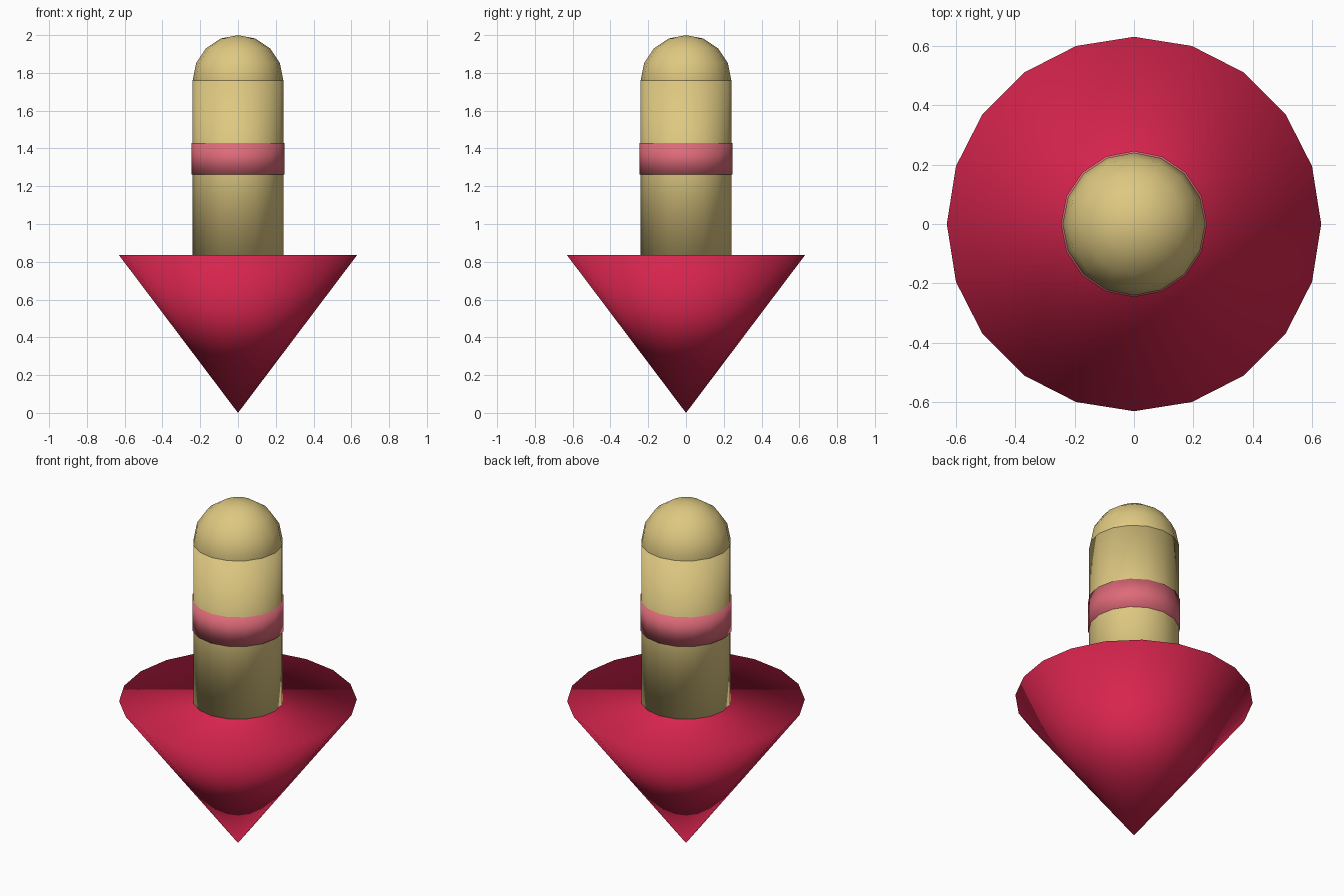
import bpy

if "Cube" in bpy.data.objects:
    bpy.data.objects.remove(bpy.data.objects["Cube"])


def material(name, rgb):
    m = bpy.data.materials.new(name)
    m.diffuse_color = (*rgb, 1.0)
    m.use_nodes = True
    m.node_tree.nodes["Principled BSDF"].inputs["Base Color"].default_value = m.diffuse_color
    return m


crimson = material("crimson", (0.68, 0.018, 0.075))
tan = material("tan", (0.73, 0.58, 0.22))
pink = material("pink", (0.73, 0.145, 0.19))


def finish(name, mat):
    """Name, colour and fully smooth the primitive just added."""
    ob = bpy.context.object
    ob.name = name
    ob.data.materials.append(mat)
    bpy.ops.object.shade_smooth()
    return ob


def cylinder(name, radius, z0, z1, mat):
    bpy.ops.mesh.primitive_cylinder_add(
        vertices=16, radius=radius, depth=z1 - z0, location=(0, 0, (z0 + z1) / 2))
    return finish(name, mat)


RIM_Z = 0.835
SHOULDER_Z = 1.76
BODY_R = 0.24

# Downward-pointing cone with a closed top
bpy.ops.mesh.primitive_cone_add(
    vertices=20, radius1=0.0, radius2=0.63, depth=RIM_Z, location=(0, 0, RIM_Z / 2))
finish("cone_point", crimson)

# Handle shaft, standing on the cone's top
cylinder("shaft", BODY_R, RIM_Z, SHOULDER_Z, tan)

# Ring band around the shaft
cylinder("band", 0.246, 1.262, 1.43, pink)

# Rounded end of the shaft
bpy.ops.mesh.primitive_uv_sphere_add(
    segments=16, ring_count=8, radius=BODY_R, location=(0, 0, SHOULDER_Z))
finish("dome", tan)
